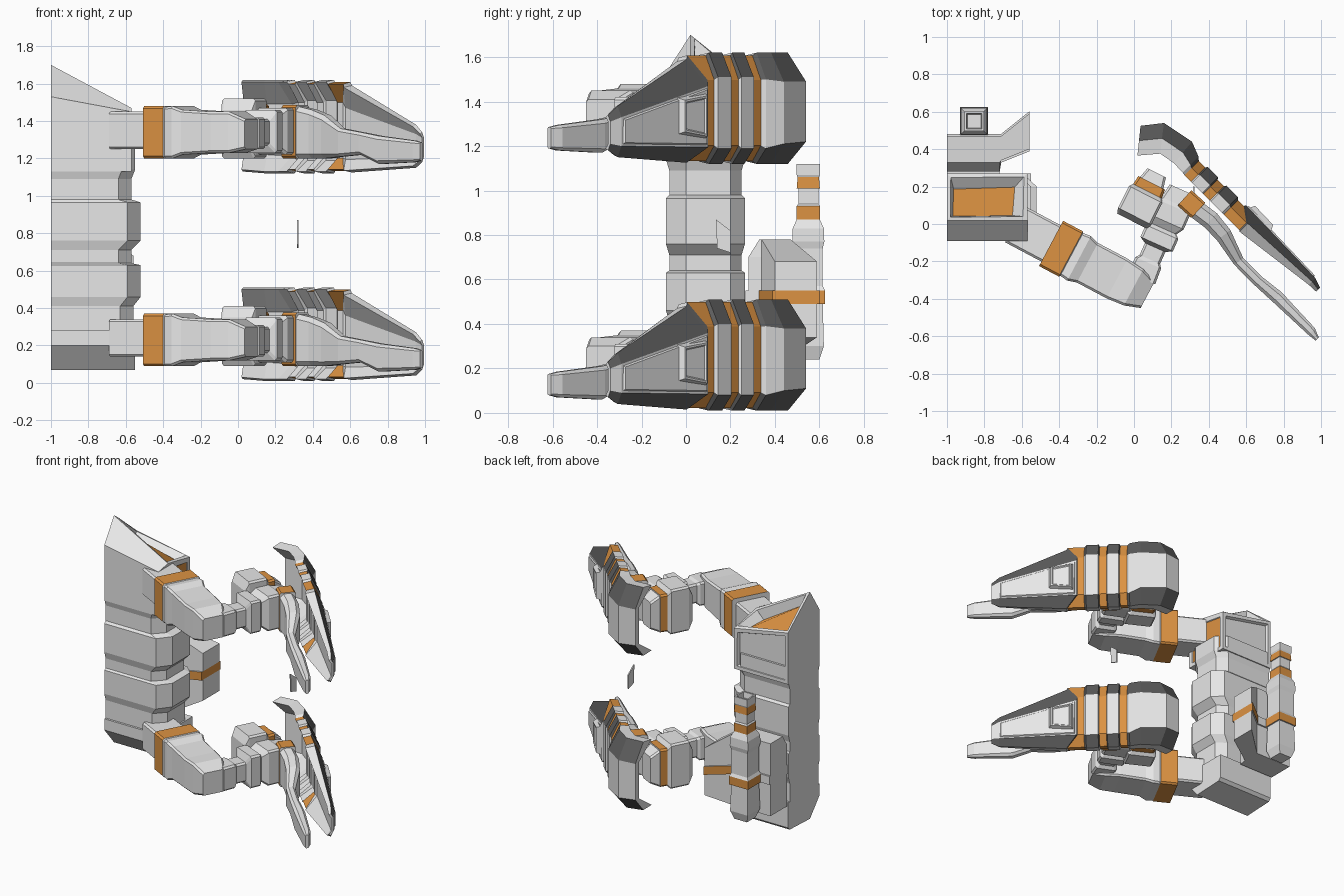
import bpy, bmesh, math

if "Cube" in bpy.data.objects:
    bpy.data.objects.remove(bpy.data.objects["Cube"])


def material(name, rgb):
    m = bpy.data.materials.new(name)
    m.diffuse_color = (*rgb, 1)
    m.use_nodes = True
    m.node_tree.nodes["Principled BSDF"].inputs["Base Color"].default_value = m.diffuse_color
    return m


MATS = [material("light_grey", (0.80, 0.80, 0.80)),
        material("dark_grey", (0.11, 0.11, 0.11)),
        material("orange", (0.72, 0.29, 0.055))]
LIGHT, DARK, ORANGE = 0, 1, 2


def loft(name, rings, color=lambda seg, col: LIGHT, insets=()):
    """Skin a list of equal rings; color(segment, column) picks the material.
    insets: (face key, frame width, wall width, depth, material) for framed panels."""
    bm = bmesh.new()
    vs = [[bm.verts.new(p) for p in r] for r in rings]
    n = len(rings[0])
    table = {}
    for s in range(len(rings) - 1):
        for c in range(n):
            d = (c + 1) % n
            f = bm.faces.new((vs[s][c], vs[s][d], vs[s + 1][d], vs[s + 1][c]))
            f.material_index = color(s, c)
            table[s, c] = f
    bm.faces.new(vs[0][::-1])
    table["end"] = bm.faces.new(vs[-1])
    bmesh.ops.recalc_face_normals(bm, faces=bm.faces)
    for key, width, wall, depth, mat in insets:
        f = table[key]
        bmesh.ops.inset_individual(bm, faces=[f], thickness=width, depth=0)
        bmesh.ops.inset_individual(bm, faces=[f], thickness=wall, depth=depth)
        f.material_index = mat
    me = bpy.data.meshes.new(name)
    bm.to_mesh(me)
    bm.free()
    for m in MATS:
        me.materials.append(m)
    ob = bpy.data.objects.new(name, me)
    bpy.context.collection.objects.link(ob)
    return ob


def section(x, y, ang, hw, lo, hi, ch=0.012):
    """Upright octagonal section across a horizontal path."""
    ax, ay = -math.sin(math.radians(ang)), math.cos(math.radians(ang))
    pts = [(-hw + ch, lo), (hw - ch, lo), (hw, lo + ch), (hw, hi - ch),
           (hw - ch, hi), (-hw + ch, hi), (-hw, hi - ch), (-hw, lo + ch)]
    return [(x + ax * w, y + ay * w, z) for w, z in pts]


def beam(name, x, y, ang, stations, dz, orange=()):
    """Straight chain of blocks: stations are (distance, half width, lo, hi)."""
    dx, dy = math.cos(math.radians(ang)), math.sin(math.radians(ang))
    rings = [section(x + dx * s, y + dy * s, ang, hw, lo + dz, hi + dz)
             for s, hw, lo, hi in stations]
    return loft(name, rings, lambda s, c: ORANGE if s in orange else LIGHT)


def shield_ring(dz, x, y, ang, depth, lo, hi, cl, ch, slant=0):
    """Concave shell section: outer face, chamfers, rims, inner face.
    slant slides the rims along the shield towards its tip."""
    nx, ny = math.cos(math.radians(ang)), math.sin(math.radians(ang))
    t = min(0.035, depth * 0.5)
    pts = [(0, lo + cl), (0, hi - ch), (depth * .5, hi), (depth, hi - .01),
           (t, hi - ch), (t, lo + cl), (depth, lo + .01), (depth * .5, lo)]
    return [(x - nx * d + (ny * slant if i in (2, 3, 6, 7) else 0),
             y - ny * d - (nx * slant if i in (2, 3, 6, 7) else 0), z + dz)
            for i, (d, z) in enumerate(pts)]


# Hull core: stacked collars with cut outer corners, flat at x = -1
def core_ring(z, xr, i):
    return [(-1, -.09 + i, z), (xr - .07, -.09 + i, z), (xr, 0, z), (xr, .2, z),
            (xr - .07, .265 - i, z), (-1, .265 - i, z)]


loft("hull_core", [core_ring(*s) for s in [
    (.25, -.56, .015), (.41, -.56, .015), (.46, -.52, 0), (.63, -.52, 0),
    (.64, -.57, .015), (.71, -.57, .015), (.76, -.52, 0), (.965, -.52, 0),
    (.98, -.57, .015), (1.09, -.57, .015), (1.14, -.55, 0), (1.25, -.55, 0)]])

# Hull top: pointed ridge with a deep orange roof recess, framed rear panel, orange end panel
top = [[(-1, -.09), (-1, .27), (-1, .02)], [(-.57, -.09), (-.57, .27), (-.57, .02)]]
heights = [(1.53, 1.5, 1.70), (1.45, 1.42, 1.47)]
rings = []
for (f, b, r), (zf, zb, zr) in zip(top, heights):
    rings.append([(*f, 1.13), (*f, zf), (*r, zr), (*b, zb), (*b, 1.13)])
loft("hull_top", rings, insets=[((0, 2), .03, .05, -.06, ORANGE),
                                ((0, 3), .035, .012, -.02, LIGHT),
                                ("end", .04, .005, -.006, ORANGE)])

# Hull foot: block with a sloping front and flat underside
loft("hull_foot", [[(x, -.09, .28), (x, -.09, .2), (x, .02, .07),
                    (x, .25, .08), (x, .27, .10), (x, .27, .28)] for x in (-1, -.55)])

# Rear block with a flared side wing, belted in orange
plan = [(-1, .28), (-.72, .28), (-.71, .34), (-.56, .40), (-.56, .59), (-.71, .47), (-1, .47)]
rings = []
for z, drop, grow in [(.26, -.08, 0), (.49, 0, 0), (.49, 0, .012), (.55, 0, .012),
                      (.55, 0, 0), (.70, .02, 0), (.78, .10, 0)]:
    rings.append([(x, y + (grow if y > .42 else -grow) + (.05 if z == .78 and y < .3 else 0),
                   z - (drop if x > -.6 else 0)) for x, y in plan])
loft("rear_block", rings, lambda s, c: ORANGE if s == 2 and c in (2, 3, 4) else LIGHT)

# Rear column with orange collars and a hollow top
col = [(.24, .05), (.30, .07), (.49, .065), (.49, .075), (.55, .075), (.57, .065),
       (.74, .065), (.77, .072), (.83, .07), (.87, .052), (.93, .052), (.94, .045),
       (1.01, .045), (1.01, .052), (1.06, .048), (1.07, .052), (1.12, .052)]
loft("rear_column", [[(-.855 - h, .55 - h, z), (-.855 + h, .55 - h, z),
                      (-.855 + h, .55 + h, z), (-.855 - h, .55 + h, z)] for z, h in col],
     lambda s, c: ORANGE if s in (3, 9, 13) else LIGHT, [("end", .015, .008, -.04, LIGHT)])

# Small loose plate between the two arms
loft("small_plate", [[(x, .135, .87), (x, .2, .82), (x, .2, .72), (x, .14, .74)]
                     for x in (.316, .324)])

# Two identical arms, upper and lower
for tag, dz in (("upper", 0), ("lower", -1.11)):
    beam(tag + "_arm", -.62, -.01, -28, [
        (-.02, .11, 1.25, 1.45), (.2, .11, 1.25, 1.45), (.2, .137, 1.2, 1.48),
        (.32, .137, 1.2, 1.48), (.325, .13, 1.2, 1.475), (.37, .135, 1.2, 1.48),
        (.42, .12, 1.22, 1.46), (.6, .12, 1.23, 1.45), (.70, .11, 1.23, 1.45),
        (.785, .08, 1.25, 1.41)], dz, {2})
    beam(tag + "_forearm", .04, -.29, 66, [
        (0, .08, 1.25, 1.42), (.09, .075, 1.25, 1.42), (.11, .06, 1.27, 1.41),
        (.18, .06, 1.27, 1.41), (.2, .095, 1.23, 1.46), (.27, .095, 1.23, 1.46),
        (.29, .075, 1.25, 1.44), (.33, .10, 1.22, 1.47), (.42, .10, 1.22, 1.47),
        (.44, .08, 1.22, 1.46), (.52, .065, 1.24, 1.45)], dz)
    beam(tag + "_arm_pod", -.01, .015, 63, [
        (0, .09, 1.25, 1.46), (.03, .10, 1.2, 1.52), (.16, .10, 1.2, 1.52),
        (.18, .085, 1.22, 1.49), (.23, .08, 1.22, 1.49), (.23, .07, 1.22, 1.48),
        (.29, .055, 1.25, 1.44)], dz, {3})
    beam(tag + "_spear_root", .27, .14, -42, [
        (0, .055, 1.2, 1.485), (.1, .055, 1.2, 1.485)], dz, {0})

    # Spear: long bent blade inside the shield
    spear = [(.33, .08, -42, .05, 1.2, 1.48), (.41, .02, -42, .05, 1.2, 1.46),
             (.48, -.06, -52, .045, 1.2, 1.43), (.56, -.20, -55, .03, 1.21, 1.36),
             (.665, -.305, -42, .03, 1.22, 1.34), (.765, -.39, -42, .035, 1.17, 1.32),
             (.95, -.575, -42, .025, 1.18, 1.295), (.98, -.615, -42, .012, 1.19, 1.285)]
    loft(tag + "_spear", [section(x, y, a, w, lo + dz, hi + dz, w * .5)
                          for x, y, a, w, lo, hi in spear])

    # Shield: concave shell with dark chamfers, orange bands and ribs
    st = [(.995, -.34, 45, .03, 1.18, 1.34, .03, .03), (.97, -.29, 45, .05, 1.15, 1.38, .05, .05),
          (.60, .10, 45, .125, 1.125, 1.59, .07, .12, .075)]
    for y0, y1, rib in [(.105, .135, 0), (.145, .205, 1), (.21, .245, 0),
                        (.25, .305, 1), (.31, .345, 0)]:
        for y in (y0, y1):
            k = 0 if rib else .012
            st.append((.70 - y - k * .7, y - k * .7, 45, .12 - k, 1.12 + k, 1.62 - k,
                       .07, .11, .075 if y == .105 else 0))
    st += [(.345, .36, 45, .12, 1.12, 1.62, .07, .12), (.31, .44, 50, .15, 1.12, 1.62, .09, .13),
           (.16, .54, 83, .165, 1.12, 1.62, .1, .13), (.035, .525, 84, .16, 1.13, 1.62, .1, .13)]

    def shield_color(s, c):
        if s in (3, 7, 11) and (c in (0, 1, 2, 6, 7) or (s == 3 and c in (3, 5))):
            return ORANGE
        return DARK if c in (1, 7) else LIGHT

    loft(tag + "_shield", [shield_ring(dz, *s) for s in st], shield_color,
         [((1, 0), .014, .008, .008, LIGHT)])

    # Raised hatch on the shield blade
    def hatch(h, i):
        pts = [(-.04 + i, 1.25 + i), (.09 - i, 1.23 + i), (.09 - i, 1.44 - i), (-.04 + i, 1.42 - i)]
        return [(.632 - (y - .07) * .949 + h * .7, y + h * .7, z + dz) for y, z in pts]
    loft(tag + "_shield_hatch", [hatch(-.01, 0), hatch(.03, .014)],
         insets=[("end", .012, .008, -.006, LIGHT)])
